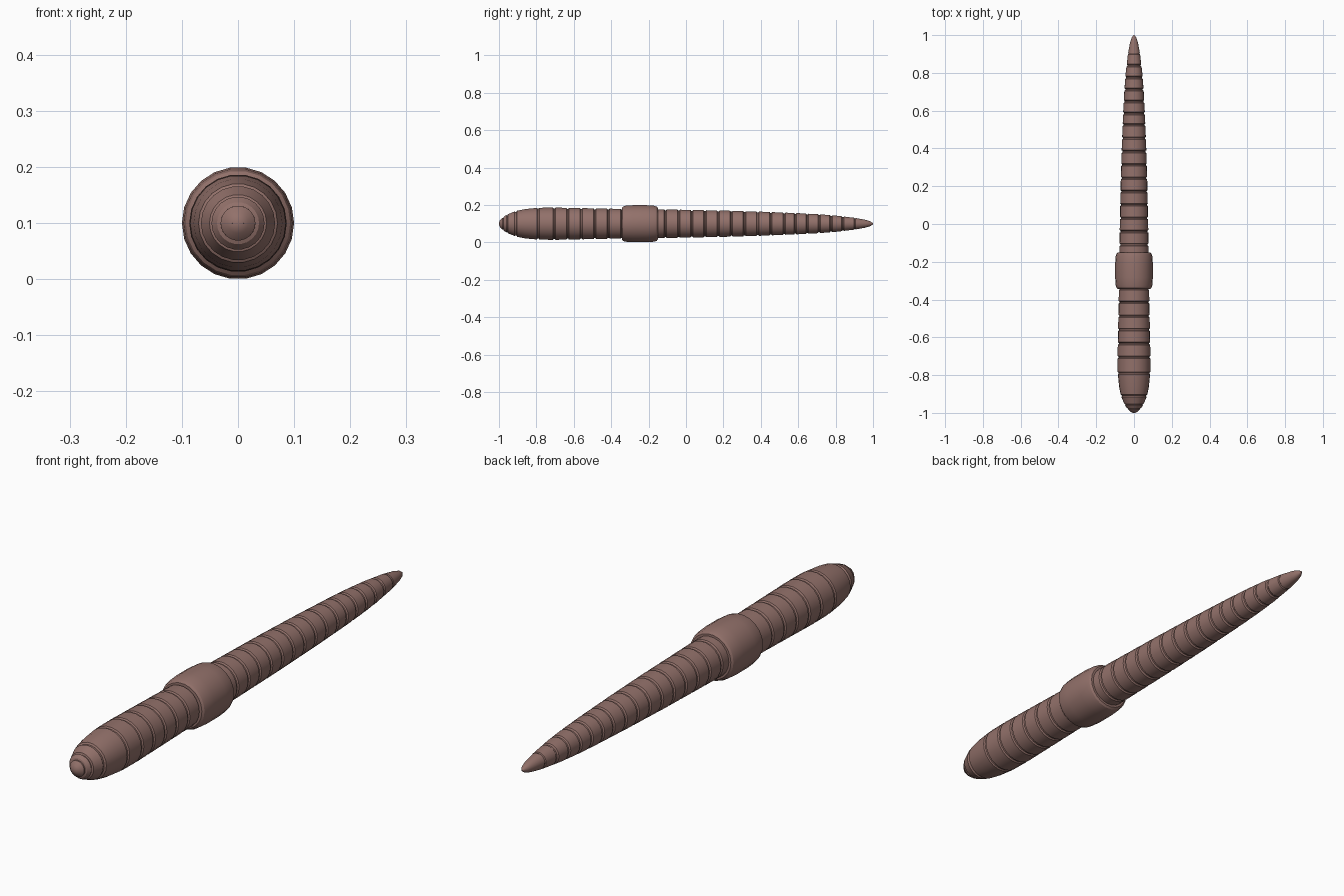
import bpy, bmesh, math

cube = bpy.data.objects.get("Cube")
if cube:
    bpy.data.objects.remove(cube)

SIDES = 22
AXIS_Z = 0.1


def material(name, color):
    m = bpy.data.materials.new(name)
    m.use_nodes = True
    m.diffuse_color = (*color, 1)
    m.node_tree.nodes["Principled BSDF"].inputs["Base Color"].default_value = (*color, 1)
    return m


skin = material("dusty pink brown skin", (0.29, 0.165, 0.145))
dark = material("dark mouth", (0.05, 0.025, 0.022))


def finish(name, bm, mat):
    bmesh.ops.recalc_face_normals(bm, faces=bm.faces)
    mesh = bpy.data.meshes.new(name)
    bm.to_mesh(mesh)
    bm.free()
    mesh.materials.append(mat)
    obj = bpy.data.objects.new(name, mesh)
    bpy.context.collection.objects.link(obj)
    bpy.ops.object.select_all(action='DESELECT')
    obj.select_set(True)
    bpy.context.view_layer.objects.active = obj
    bpy.ops.object.shade_smooth_by_angle(angle=math.radians(25))
    return obj


def lathe(name, profile, mat):
    """Spin (y, radius) points round the long axis, closing both ends."""
    bm = bmesh.new()
    rings = []
    for y, r in profile:
        ring = []
        for i in range(SIDES):
            a = math.tau * (i + 0.5) / SIDES
            ring.append(bm.verts.new((r * math.sin(a), y, AXIS_Z - r * math.cos(a))))
        rings.append(ring)
    for lo, hi in zip(rings, rings[1:]):
        for i in range(SIDES):
            j = (i + 1) % SIDES
            bm.faces.new((lo[i], lo[j], hi[j], hi[i]))
    bm.faces.new(rings[0])
    bm.faces.new(rings[-1])
    return finish(name, bm, mat)


# Overall outline of the body, as (y, radius)
OUTLINE = [(-1.0, 0.006), (-0.995, 0.018), (-0.98, 0.033), (-0.96, 0.048), (-0.91, 0.069),
           (-0.86, 0.079), (-0.79, 0.086), (-0.7, 0.087), (-0.5, 0.083), (-0.35, 0.08),
           (-0.1, 0.077), (0.2, 0.071), (0.4, 0.065), (0.6, 0.057), (0.71, 0.051),
           (0.8, 0.044), (0.9, 0.032), (0.96, 0.021), (0.985, 0.013), (1.0, 0.003)]


def radius(y):
    for (y0, r0), (y1, r1) in zip(OUTLINE, OUTLINE[1:]):
        if y <= y1:
            return r0 + (r1 - r0) * (y - y0) / (y1 - y0)
    return OUTLINE[-1][1]


# Ring grooves: uneven at the head, then evenly spaced to the tail
grooves = [-0.978, -0.957, -0.91, -0.79]
grooves += [-0.705 + 0.0725 * i for i in range(6)]
grooves += [-0.11 + 0.0705 * i for i in range(10)]
grooves += [0.585 + 0.0635 * i for i in range(6)]

# Segmented body: each groove dips between two raised lips
profile = [p for p in OUTLINE if all(abs(p[0] - g) > 0.009 for g in grooves)]
for g in grooves:
    w = 0.007 if -0.95 < g < 0.87 else 0.004
    depth = min(0.005, radius(g) * 0.1)
    profile += [(g - w, radius(g - w)), (g - w * 0.4, radius(g) - depth),
                (g + w * 0.4, radius(g) - depth), (g + w, radius(g + w))]
lathe("segmented_body", sorted(profile), skin)

# Thick smooth saddle band
half = [(0.097, 0.07), (0.096, 0.086), (0.09, 0.093), (0.076, 0.097), (0.035, 0.1)]
mid = -0.247
lathe("saddle_band", [(mid - d, r) for d, r in half] + [(mid + d, r) for d, r in reversed(half)], skin)

# Narrow mouth slit on the snout
bm = bmesh.new()
bmesh.ops.create_uvsphere(bm, u_segments=12, v_segments=8, radius=1)
for v in bm.verts:
    v.co = (v.co.x * 0.012, -0.997 + v.co.y * 0.003, AXIS_Z + v.co.z * 0.002)
finish("mouth_slit", bm, dark)
